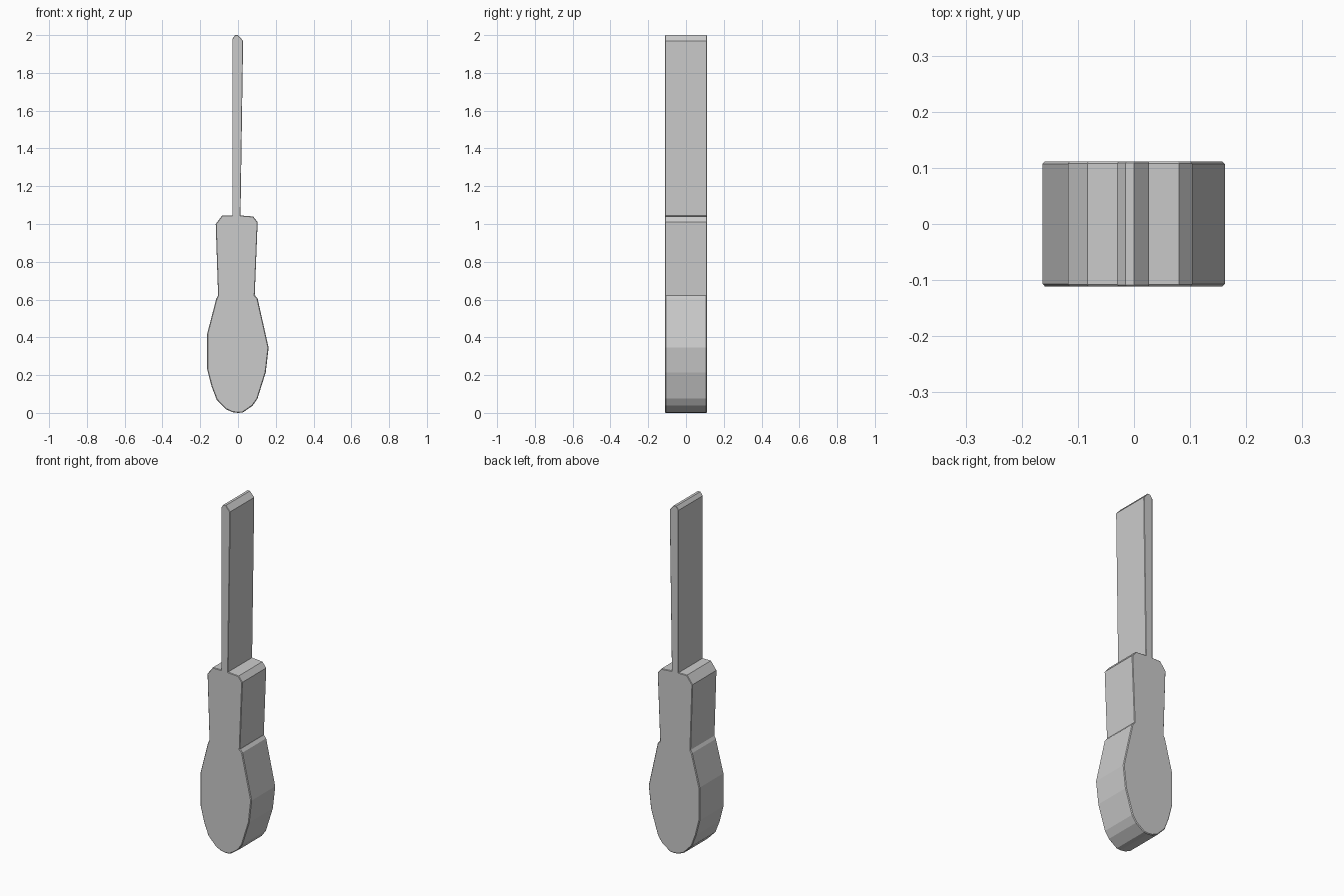
import bpy
import bmesh

cube = bpy.data.objects.get("Cube")
if cube:
    bpy.data.objects.remove(cube, do_unlink=True)

HALF_DEPTH = 0.111

# Single plain grey for the whole tool
grey = bpy.data.materials.new("plain_grey")
grey.use_nodes = True
colour = (0.6, 0.6, 0.6, 1)
grey.diffuse_color = colour
grey.node_tree.nodes["Principled BSDF"].inputs["Base Color"].default_value = colour


def slab(name, outline, half_depth, bevel):
    """Extrude an x-z outline through the depth and soften its face rims."""
    bm = bmesh.new()
    face = bm.faces.new([bm.verts.new((x, -half_depth, z)) for x, z in outline])
    side = bmesh.ops.extrude_face_region(bm, geom=[face])
    moved = [g for g in side["geom"] if isinstance(g, bmesh.types.BMVert)]
    bmesh.ops.translate(bm, verts=moved, vec=(0, 2 * half_depth, 0))
    bmesh.ops.recalc_face_normals(bm, faces=bm.faces)
    rims = [e for e in bm.edges if abs(e.verts[0].co.y - e.verts[1].co.y) < 1e-5]
    bmesh.ops.bevel(bm, geom=rims, offset=bevel, segments=1, affect='EDGES')
    mesh = bpy.data.meshes.new(name)
    bm.to_mesh(mesh)
    bm.free()
    mesh.materials.append(grey)
    obj = bpy.data.objects.new(name, mesh)
    bpy.context.collection.objects.link(obj)
    return obj


# Long shaft with a rounded tip, tapering slightly towards the collar
slab("shaft", [(-0.03, 1.03), (0.013, 1.03), (0.027, 1.97), (0.0, 2.0),
               (-0.015, 2.0), (-0.03, 1.98)], HALF_DEPTH, 0.002)

# Collar with chamfered shoulders
slab("collar", [(-0.105, 0.61), (0.088, 0.61), (0.104, 1.01), (0.08, 1.04),
                (0.0, 1.046), (-0.083, 1.046), (-0.118, 1.0)], HALF_DEPTH, 0.003)

# Swelling rounded grip
slab("grip", [(-0.105, 0.622), (-0.115, 0.605), (-0.163, 0.42), (-0.163, 0.23),
              (-0.14, 0.14), (-0.113, 0.07), (-0.065, 0.02), (-0.03, 0.004),
              (0.0, 0.0), (0.025, 0.002), (0.077, 0.038), (0.103, 0.075),
              (0.147, 0.215), (0.162, 0.345), (0.104, 0.605), (0.09, 0.622)],
     HALF_DEPTH, 0.004)
